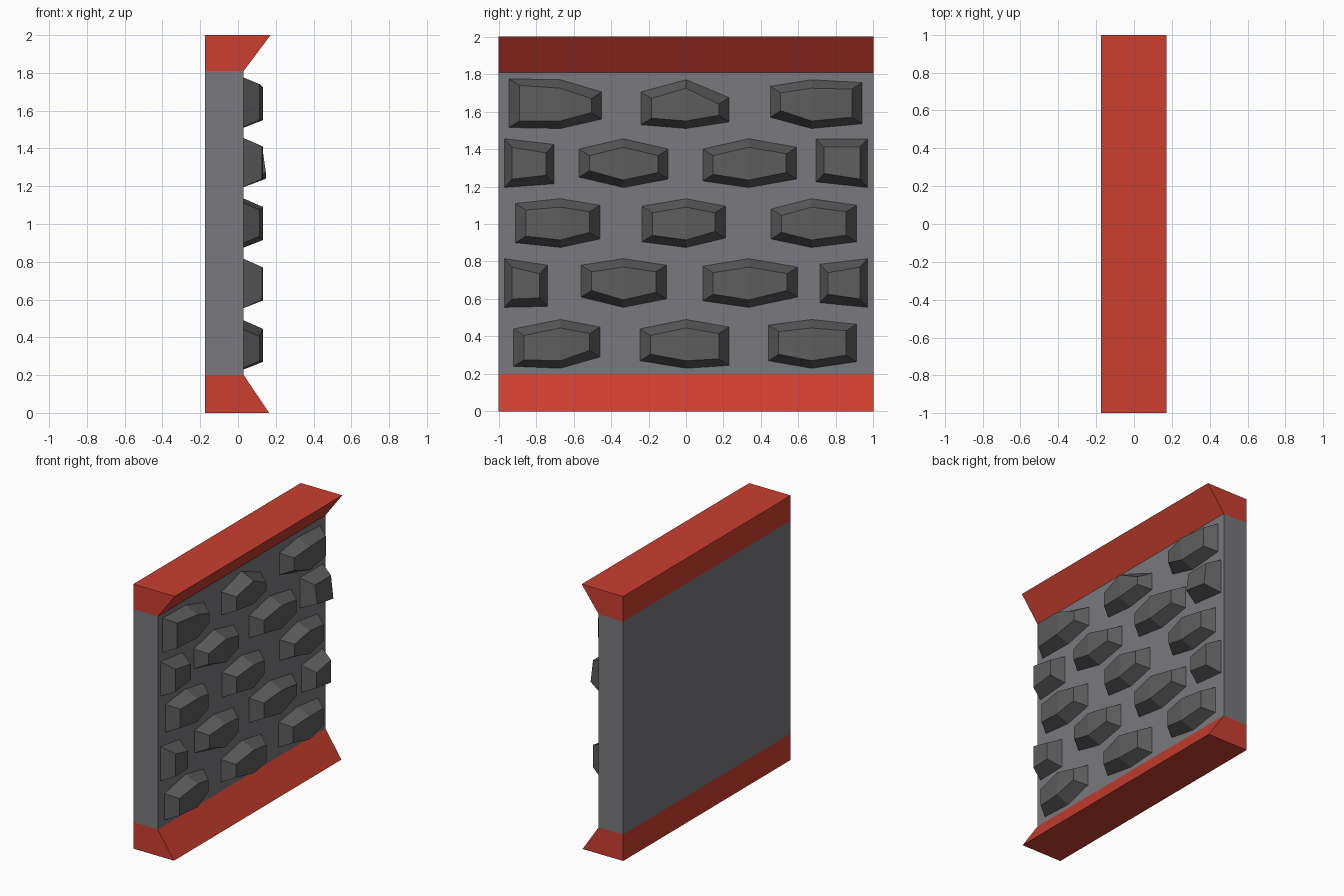
import bpy, bmesh

if "Cube" in bpy.data.objects:
    bpy.data.objects.remove(bpy.data.objects["Cube"])

WALL_X = 0.03   # plane of the decorated wall face


def material(name, rgb):
    m = bpy.data.materials.new(name)
    m.diffuse_color = (*rgb, 1)
    m.use_nodes = True
    m.node_tree.nodes["Principled BSDF"].inputs["Base Color"].default_value = m.diffuse_color
    return m


RED = material("red", (0.60, 0.05, 0.03))
SLATE = material("slate", (0.19, 0.19, 0.21))
STONE = material("stone", (0.11, 0.11, 0.11))


def make_object(name, verts, faces, mat):
    bm = bmesh.new()
    vs = [bm.verts.new(v) for v in verts]
    for f in faces:
        bm.faces.new([vs[i] for i in f])
    bmesh.ops.recalc_face_normals(bm, faces=bm.faces)
    me = bpy.data.meshes.new(name)
    bm.to_mesh(me)
    bm.free()
    me.materials.append(mat)
    ob = bpy.data.objects.new(name, me)
    bpy.context.collection.objects.link(ob)


def extrude_y(name, profile, mat):
    """Extrude an (x, z) profile along the full wall width."""
    n = len(profile)
    verts = [(x, y, z) for y in (-1, 1) for x, z in profile]
    faces = [[i, (i + 1) % n, n + (i + 1) % n, n + i] for i in range(n)]
    faces += [list(range(n)), list(range(n, 2 * n))]
    make_object(name, verts, faces, mat)


def stone(name, mid, left, right, tl, tr, br, bl, top, bottom, bulge=0.0):
    """Bevelled stone: six-sided with a front ridge at mid, or four-sided if mid is None."""
    side, rise = (0.055, 0.035) if mid is not None else (0.042, 0.045)
    corner = 0.085 if mid is not None else 0.098
    # each outline point: y, z, inward step in y and z, front depth
    pts = [(left, tl, side, -rise, corner), (right, tr, -side, -rise, corner),
           (right, br, -side, rise, corner + bulge), (left, bl, side, rise, corner + bulge)]
    if mid is not None:
        pts.insert(1, (mid, top, 0, -0.045, 0.102))
        pts.insert(4, (mid, bottom, 0, 0.04, 0.102))
    n = len(pts)
    verts = [(WALL_X, y, z) for y, z, *_ in pts]
    verts += [(WALL_X + d, y + dy, z + dz) for y, z, dy, dz, d in pts]
    faces = [[i, (i + 1) % n, n + (i + 1) % n, n + i] for i in range(n)]
    faces.append(list(range(n)))
    faces += [[6, 7, 10, 11], [7, 8, 9, 10]] if n == 6 else [[4, 5, 6, 7]]
    make_object(name, verts, faces, STONE)


# Slab with flared trims above and below
extrude_y("wall_slab", [(-0.175, 0.2), (WALL_X, 0.2), (WALL_X, 1.81), (-0.175, 1.81)], SLATE)
extrude_y("bottom_trim", [(-0.175, 0), (0.165, 0), (WALL_X, 0.2), (-0.175, 0.2)], RED)
extrude_y("top_trim", [(-0.175, 1.81), (WALL_X, 1.81), (0.172, 2), (-0.175, 2)], RED)

# Stone courses: centre height, then left, right and four corner heights per stone
THREE = (-0.67, 0, 0.67)
FOUR = (None, -0.335, 0.335, None)
courses = [
    (0.36, THREE, [(-.92, -.46, .44, .45, .29, .24), (-.245, .23, .44, .45, .245, .27),
                   (.44, .91, .46, .465, .265, .27)]),
    (0.685, FOUR, [(-.97, -.74, .815, .78, .56, .555), (-.56, -.105, .78, .78, .60, .61),
                   (.09, .595, .775, .77, .61, .59), (.715, .97, .785, .815, .555, .58)]),
    (1.005, THREE, [(-.91, -.46, 1.11, 1.10, .92, .90), (-.235, .21, 1.095, 1.095, .925, .905),
                    (.455, .91, 1.08, 1.10, .905, .92)]),
    (1.325, FOUR, [(-.97, -.705, 1.455, 1.425, 1.215, 1.195), (-.57, -.095, 1.40, 1.40, 1.24, 1.25),
                   (.09, .59, 1.40, 1.41, 1.24, 1.23), (.695, .97, 1.455, 1.455, 1.195, 1.225)]),
    (1.64, THREE, [(-.945, -.45, 1.775, 1.705, 1.56, 1.515), (-.24, .23, 1.705, 1.675, 1.545, 1.53),
                   (.45, .94, 1.735, 1.755, 1.535, 1.57)]),
]
for r, (zc, mids, row) in enumerate(courses):
    for c, (mid, dims) in enumerate(zip(mids, row)):
        # one edge stone leans out at its foot
        bulge = 0.02 if (r, c) == (3, 3) else 0.0
        stone(f"stone_{r + 1}_{c + 1}", mid, *dims, zc + 0.13, zc - 0.13, bulge)
